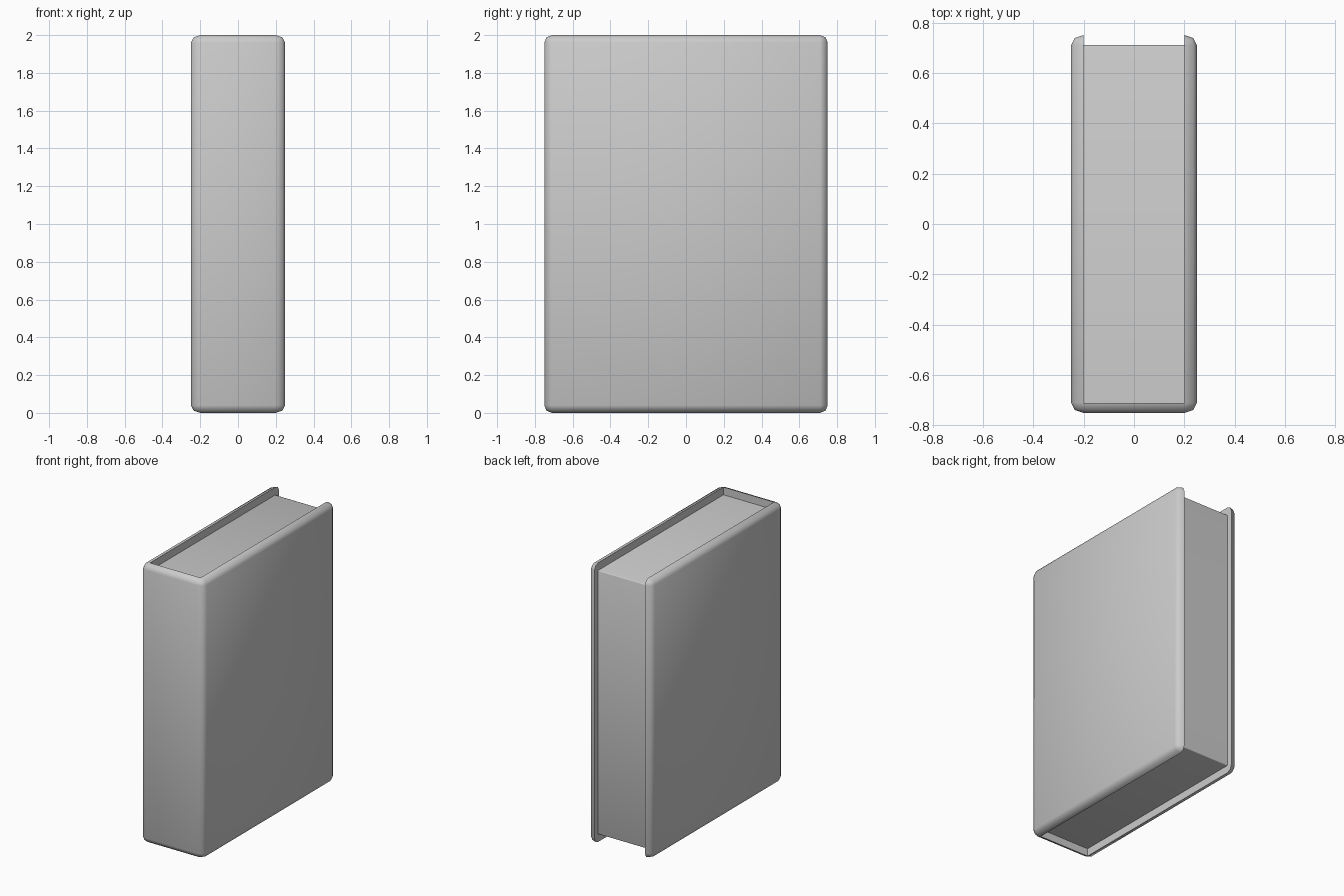
import bpy, bmesh
from math import atan2, radians
from mathutils import Matrix

if "Cube" in bpy.data.objects:
    bpy.data.objects.remove(bpy.data.objects["Cube"])

BEVEL = 0.04
INNER_X = 0.20
SPINE_Y = -0.71


def box(size):
    bm = bmesh.new()
    bmesh.ops.create_cube(bm, size=1, matrix=Matrix.Diagonal((*size, 1)))
    return bm


def finish(bm, name):
    bmesh.ops.recalc_face_normals(bm, faces=bm.faces)
    mesh = bpy.data.meshes.new(name)
    bm.to_mesh(mesh)
    bm.free()
    obj = bpy.data.objects.new(name, mesh)
    bpy.context.collection.objects.link(obj)
    obj.location.z = 1
    bpy.ops.object.select_all(action='DESELECT')
    obj.select_set(True)
    bpy.context.view_layer.objects.active = obj
    bpy.ops.object.shade_smooth_by_angle(angle=radians(50))
    return obj


def close_gap(bm, verts, axis_a, axis_b):
    # Fill a flat convex ring of vertices
    bm.faces.new(sorted(verts, key=lambda v: atan2(v.co[axis_b], v.co[axis_a])))


# Cover: rounded block, opened along the top, bottom and back
bm = box((0.4, 1.5, 2.0))
bmesh.ops.bevel(bm, geom=bm.edges[:], offset=BEVEL, segments=2,
                profile=0.5, affect='EDGES')
bmesh.ops.scale(bm, vec=(1.25, 1, 1), verts=bm.verts)
strip = [f for f in bm.faces
         if all(abs(v.co.x) < INNER_X + 1e-4 and v.co.y > SPINE_Y - 1e-4
                for v in f.verts)]
bmesh.ops.delete(bm, geom=strip, context='FACES')

# Inner faces of the two boards and the spine
rim = {v for e in bm.edges if e.is_boundary for v in e.verts}
for side in (-1, 1):
    close_gap(bm, [v for v in rim if v.co.x * side > 0], 1, 2)
close_gap(bm, [v for v in rim if abs(v.co.y - SPINE_Y) < 1e-4
               and abs(v.co.z) > 0.99], 0, 2)
finish(bm, "cover")

# Page block, slightly softened where the top and bottom meet the open edge
bm = box((2 * INNER_X, 1.42, 1.89))
back_edges = [e for e in bm.edges
              if all(v.co.y > 0 for v in e.verts)
              and abs(e.verts[0].co.z - e.verts[1].co.z) < 1e-4]
bmesh.ops.bevel(bm, geom=back_edges, offset=0.006, segments=2,
                profile=0.5, affect='EDGES')
finish(bm, "pages")
